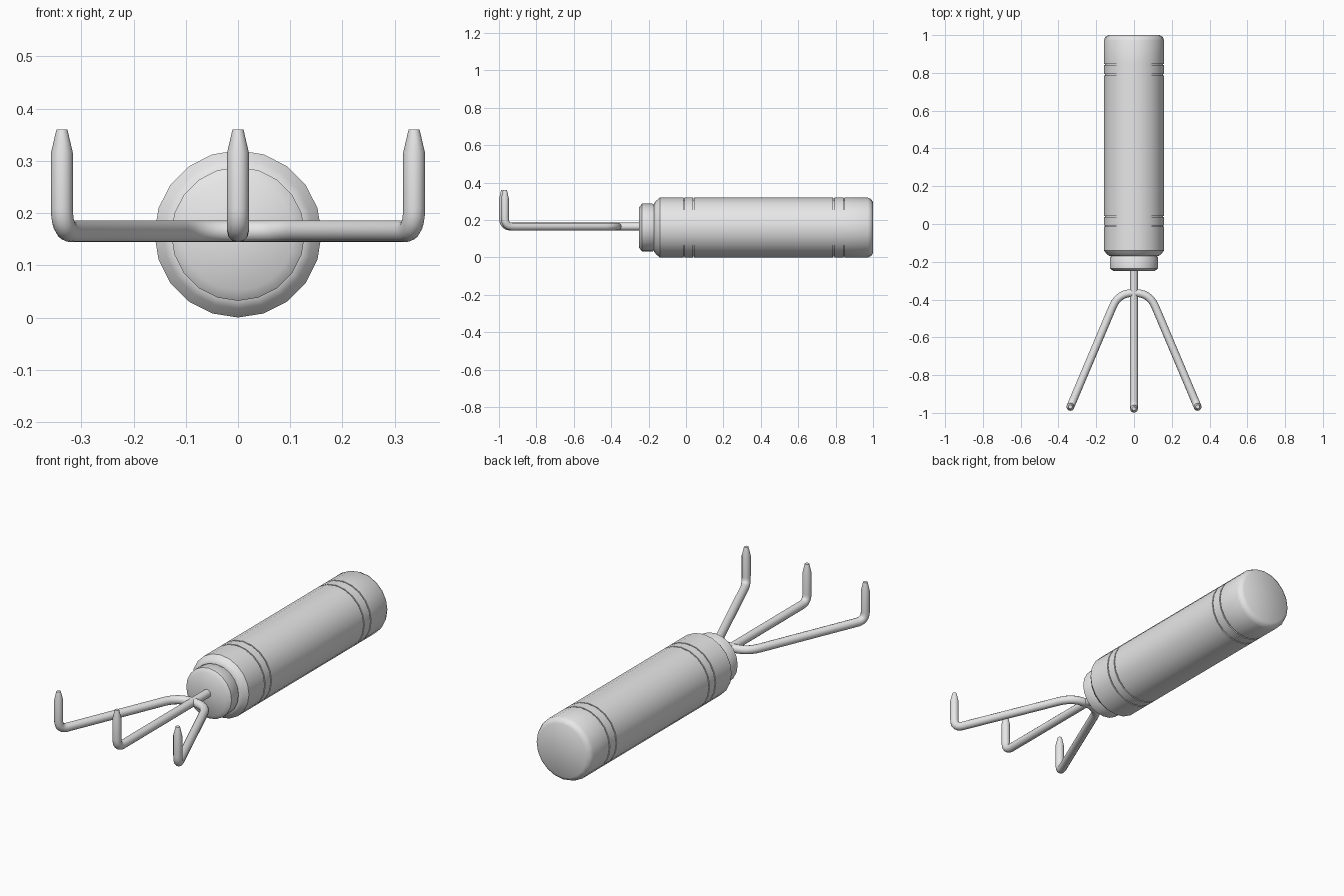
import bpy, bmesh, math
from mathutils import Vector, Matrix

cube = bpy.data.objects.get("Cube")
if cube:
    bpy.data.objects.remove(cube, do_unlink=True)

AXIS_Z = 0.16     # height of the handle axis
ROD_Z = 0.165     # height of the prong rods
ROD_R = 0.021

grey = bpy.data.materials.new("plain_grey")
grey.use_nodes = True
grey.diffuse_color = (0.8, 0.8, 0.8, 1)
grey.node_tree.nodes["Principled BSDF"].inputs["Base Color"].default_value = grey.diffuse_color


def finish(obj, angle):
    bpy.ops.object.select_all(action='DESELECT')
    obj.select_set(True)
    bpy.context.view_layer.objects.active = obj
    bpy.ops.object.shade_smooth_by_angle(angle=math.radians(angle))


def lathe(name, profile, sides=20):
    """Turn (y, radius) points around the handle axis."""
    bm = bmesh.new()
    verts = [bm.verts.new((0, y, r)) for y, r in profile]
    edges = [bm.edges.new(pair) for pair in zip(verts, verts[1:])]
    bmesh.ops.spin(bm, geom=verts + edges, cent=(0, 0, 0), axis=(0, 1, 0),
                   angle=math.tau, steps=sides)
    bmesh.ops.remove_doubles(bm, verts=bm.verts, dist=0.0002)
    bmesh.ops.recalc_face_normals(bm, faces=bm.faces)
    bmesh.ops.transform(bm, matrix=Matrix.Translation((0, 0, AXIS_Z)), verts=bm.verts)
    mesh = bpy.data.meshes.new(name)
    bm.to_mesh(mesh)
    bm.free()
    mesh.materials.append(grey)
    obj = bpy.data.objects.new(name, mesh)
    bpy.context.collection.objects.link(obj)
    finish(obj, 40)


def rounded(corners, steps=6):
    """Path through (point, bend length) corners with rounded bends."""
    path = []
    for i, (p, bend) in enumerate(corners):
        p = Vector(p)
        if bend == 0:
            path.append(p)
            continue
        a = p + (Vector(corners[i - 1][0]) - p).normalized() * bend
        b = p + (Vector(corners[i + 1][0]) - p).normalized() * bend
        for k in range(steps + 1):
            t = k / steps
            path.append(a * (1 - t) ** 2 + p * 2 * t * (1 - t) + b * t * t)
    return path


def tube(name, path, tapered):
    """Round rod along a path; listed point indices are narrowed."""
    curve = bpy.data.curves.new(name, 'CURVE')
    curve.dimensions = '3D'
    curve.bevel_depth = ROD_R
    curve.bevel_resolution = 4
    curve.use_fill_caps = True
    spline = curve.splines.new('POLY')
    spline.points.add(len(path) - 1)
    for point, co in zip(spline.points, path):
        point.co = (*co, 1)
        point.radius = 1
    for i in tapered:
        spline.points[i].radius = 0.5
    curve.materials.append(grey)
    obj = bpy.data.objects.new(name, curve)
    bpy.context.collection.objects.link(obj)
    bpy.ops.object.select_all(action='DESELECT')
    obj.select_set(True)
    bpy.context.view_layer.objects.active = obj
    bpy.ops.object.convert(target='MESH')
    finish(bpy.context.object, 40)


# Handle: chamfered front, rounded butt, four thin grooves
handle = [(-0.17, 0), (-0.17, 0.13), (-0.16, 0.143), (-0.14, 0.16)]
for y in (-0.01, 0.04, 0.79, 0.845):
    handle += [(y - 0.003, 0.16), (y - 0.003, 0.154), (y + 0.003, 0.154), (y + 0.003, 0.16)]
handle += [(0.972, 0.16), (0.99, 0.152), (1.0, 0.136), (1.0, 0)]
lathe("handle", handle)

# Collar at the front of the handle
lathe("collar", [(-0.25, 0), (-0.25, 0.108), (-0.235, 0.128), (-0.18, 0.128),
                 (-0.165, 0.12), (-0.165, 0)])

# Middle prong, running into the collar
tip_z, taper_z = 0.36, 0.315
tube("middle_prong", rounded([
    ((0, -0.2, ROD_Z), 0), ((0, -0.978, ROD_Z), 0.045),
    ((0, -0.978, taper_z), 0), ((0, -0.978, tip_z), 0)]), [-1])

# Outer prongs, one bent rod crossing the middle one
half = [((0.082, -0.365, ROD_Z), 0.078), ((0.337, -0.968, ROD_Z), 0.045),
        ((0.337, -0.968, taper_z), 0), ((0.337, -0.968, tip_z), 0)]
other = [((-x, y, z), bend) for (x, y, z), bend in reversed(half)]
tube("outer_prongs", rounded(other + half), [0, -1])
